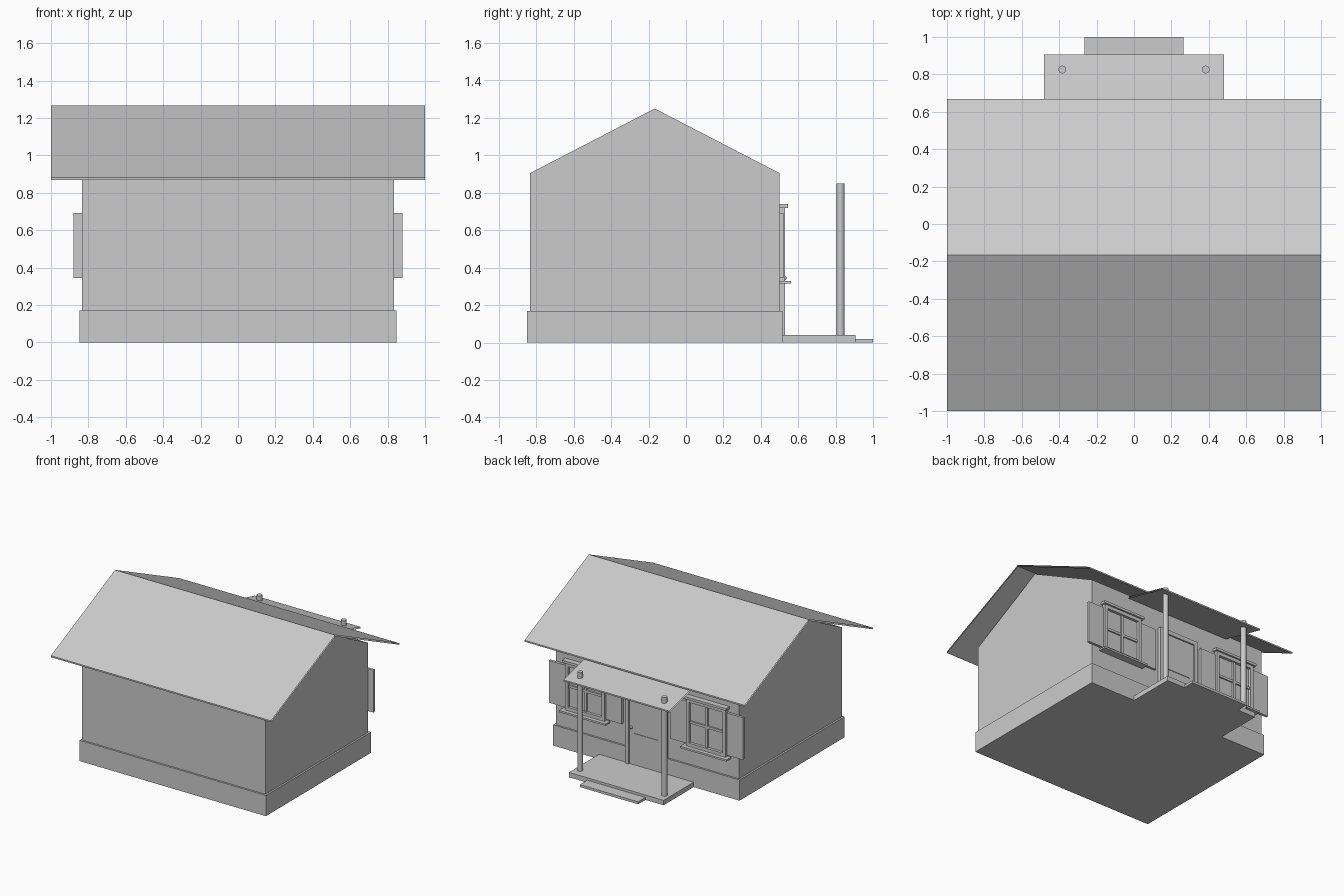
import bpy, bmesh, math
from mathutils import Matrix

if "Cube" in bpy.data.objects:
    bpy.data.objects.remove(bpy.data.objects["Cube"])

grey = bpy.data.materials.new("plain grey")
grey.diffuse_color = (0.6, 0.6, 0.6, 1)
grey.use_nodes = True
grey.node_tree.nodes["Principled BSDF"].inputs["Base Color"].default_value = grey.diffuse_color


def finish(name, bm, recalc=True):
    if recalc:
        bmesh.ops.recalc_face_normals(bm, faces=bm.faces)
    me = bpy.data.meshes.new(name)
    bm.to_mesh(me)
    bm.free()
    me.materials.append(grey)
    ob = bpy.data.objects.new(name, me)
    bpy.context.collection.objects.link(ob)
    return ob


def box(name, x0, x1, y0, y1, z0, z1):
    bm = bmesh.new()
    m = (Matrix.Translation(((x0 + x1) / 2, (y0 + y1) / 2, (z0 + z1) / 2))
         @ Matrix.Diagonal((abs(x1 - x0), y1 - y0, z1 - z0, 1)))
    bmesh.ops.create_cube(bm, size=1, matrix=m)
    return finish(name, bm)


def prism(name, profile, half, caps=True):
    """Extrude a closed (y, z) outline along x, counter-clockwise seen from +x."""
    bm = bmesh.new()
    a = [bm.verts.new((half, y, z)) for y, z in profile]
    b = [bm.verts.new((-half, y, z)) for y, z in profile]
    n = len(profile)
    for i in range(n):
        j = (i + 1) % n
        bm.faces.new((a[i], b[i], b[j], a[j]))
    if caps:
        bm.faces.new(a)
        bm.faces.new(b[::-1])
    return finish(name, bm, caps)


def frame(name, x0, x1, y0, y1, z0, z1, w, bottom=True):
    """Rectangular surround made of flat boards."""
    box(name + "_side_a", x0, x0 + w, y0, y1, z0, z1)
    box(name + "_side_b", x1 - w, x1, y0, y1, z0, z1)
    box(name + "_top", x0 + w, x1 - w, y0, y1, z1 - w, z1)
    if bottom:
        box(name + "_bottom", x0 + w, x1 - w, y0, y1, z0, z0 + w)


# House body and base
MID = -0.167
prism("walls", [(-0.833, 0.1), (0.5, 0.1), (0.5, 0.905), (MID, 1.25), (-0.833, 0.905)], 0.833)
box("foundation", -0.847, 0.847, -0.848, 0.515, 0, 0.17)

# Roofs: thin boards with open ends
prism("main_roof", [(0.667, 0.87), (0.667, 0.882), (MID, 1.268), (-1, 0.882),
                    (-1, 0.87), (MID, 1.256)], 1.0, caps=False)
prism("porch_roof", [(0.505, 0.873), (0.905, 0.775), (0.905, 0.787), (0.505, 0.885)],
      0.48, caps=False)

# Porch floor and step
box("porch_floor", -0.43, 0.43, 0.515, 0.905, 0, 0.04)
box("porch_step", -0.265, 0.265, 0.905, 1.0, 0, 0.02)

for s, side in ((1, "right"), (-1, "left")):
    # Porch post
    bm = bmesh.new()
    bmesh.ops.create_cone(bm, cap_ends=True, segments=16, radius1=0.021, radius2=0.021,
                          depth=0.81, matrix=Matrix.Translation((s * 0.383, 0.826, 0.445)))
    post = finish("porch_post_" + side, bm)
    bpy.context.view_layer.objects.active = post
    post.select_set(True)
    bpy.ops.object.shade_smooth_by_angle(angle=math.radians(35))
    post.select_set(False)

    # Window with glass, glazing bars, head, sill and shutters
    c = s * 0.55
    n = "window_" + side
    box(n + "_glass", c - 0.16, c + 0.16, 0.495, 0.507, 0.35, 0.70)
    frame(n + "_frame", c - 0.18, c + 0.18, 0.495, 0.53, 0.33, 0.72, 0.028)
    box(n + "_bar_upright", c - 0.01, c + 0.01, 0.495, 0.52, 0.358, 0.692)
    box(n + "_bar_cross", c - 0.152, c + 0.152, 0.495, 0.518, 0.515, 0.535)
    box(n + "_head", c - 0.195, c + 0.195, 0.495, 0.545, 0.72, 0.74)
    box(n + "_sill", c - 0.21, c + 0.21, 0.495, 0.562, 0.315, 0.33)
    for t, part in ((1, "a"), (-1, "b")):
        box(f"{n}_shutter_{part}", *sorted((c + t * 0.185, c + t * 0.33)),
            0.5, 0.52, 0.345, 0.692)

# Door with surround, two panels and knob
box("door", -0.15, 0.15, 0.495, 0.518, 0.04, 0.69)
frame("door_surround", -0.185, 0.185, 0.495, 0.53, 0.04, 0.725, 0.035, bottom=False)
box("door_lower_panel", -0.11, 0.11, 0.515, 0.523, 0.09, 0.30)
box("door_upper_panel", -0.11, 0.11, 0.515, 0.523, 0.39, 0.64)
bm = bmesh.new()
bmesh.ops.create_uvsphere(bm, u_segments=12, v_segments=8, radius=0.011,
                          matrix=Matrix.Translation((0.13, 0.526, 0.345)))
finish("door_knob", bm)
